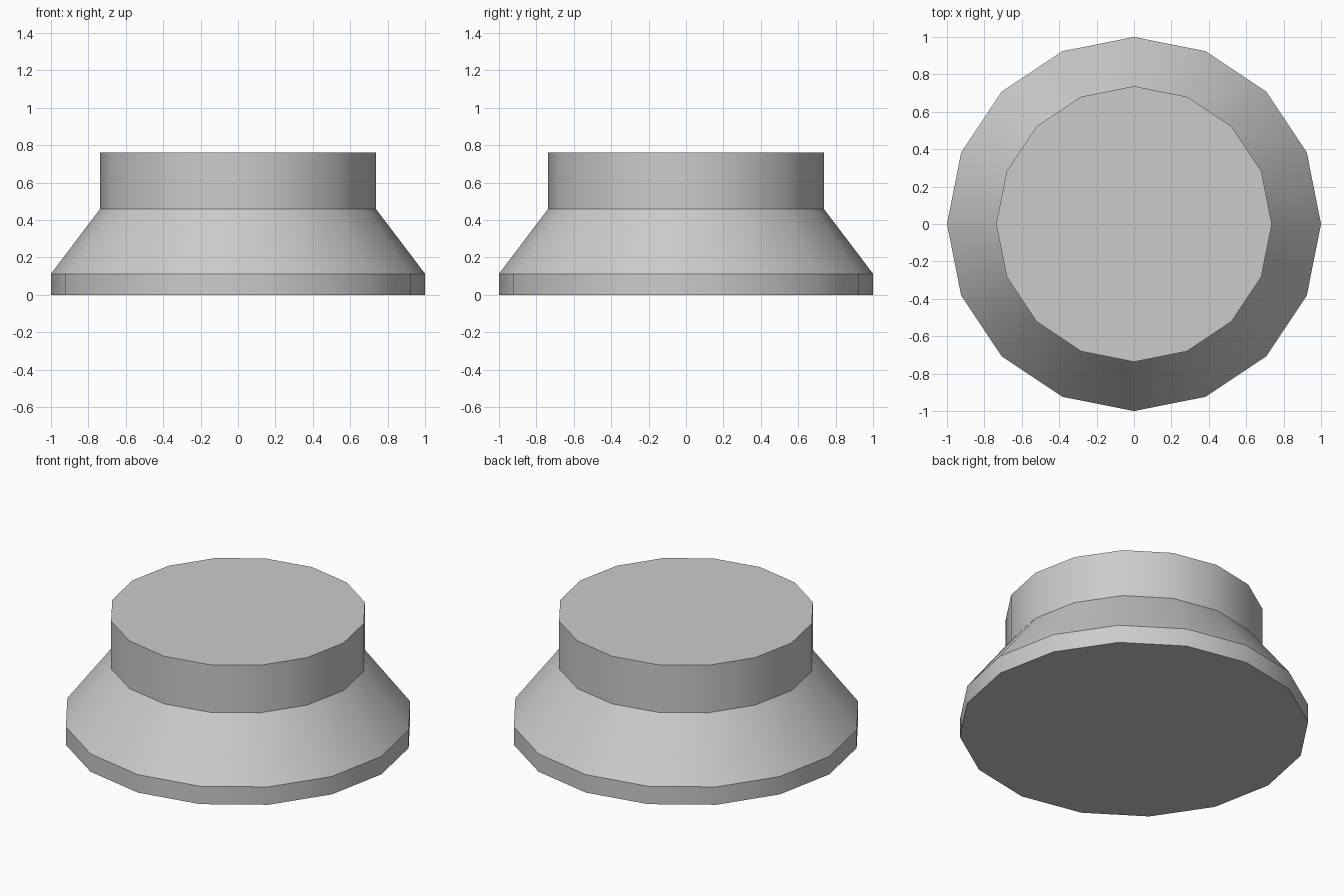
import bpy
import bmesh
import math

SIDES = 16

cube = bpy.data.objects.get("Cube")
if cube:
    bpy.data.objects.remove(cube, do_unlink=True)

# Single plain grey
grey = bpy.data.materials.new("light_grey")
grey.use_nodes = True
colour = (0.6, 0.6, 0.6, 1.0)
grey.diffuse_color = colour
grey.node_tree.nodes["Principled BSDF"].inputs["Base Color"].default_value = colour


def turned_solid(name, profile):
    """Closed solid of revolution from (radius, height) pairs, bottom to top."""
    bm = bmesh.new()
    rings = []
    for radius, height in profile:
        angles = [math.tau * i / SIDES for i in range(SIDES)]
        rings.append([bm.verts.new((radius * math.cos(a), radius * math.sin(a), height))
                      for a in angles])
    for low, high in zip(rings, rings[1:]):
        for i in range(SIDES):
            j = (i + 1) % SIDES
            bm.faces.new((low[i], low[j], high[j], high[i]))
    bm.faces.new(rings[0][::-1])
    bm.faces.new(rings[-1])
    mesh = bpy.data.meshes.new(name)
    bm.to_mesh(mesh)
    bm.free()
    mesh.materials.append(grey)
    obj = bpy.data.objects.new(name, mesh)
    bpy.context.collection.objects.link(obj)
    return obj


# Base rim, sloping shoulder and upright neck in one profile
body = turned_solid("flared_pedestal", [(1.0, 0.0), (1.0, 0.113), (0.737, 0.46), (0.737, 0.76)])

# Smooth around the sides, sharp between the bands
bpy.ops.object.select_all(action="DESELECT")
body.select_set(True)
bpy.context.view_layer.objects.active = body
bpy.ops.object.shade_smooth_by_angle(angle=math.radians(30))
